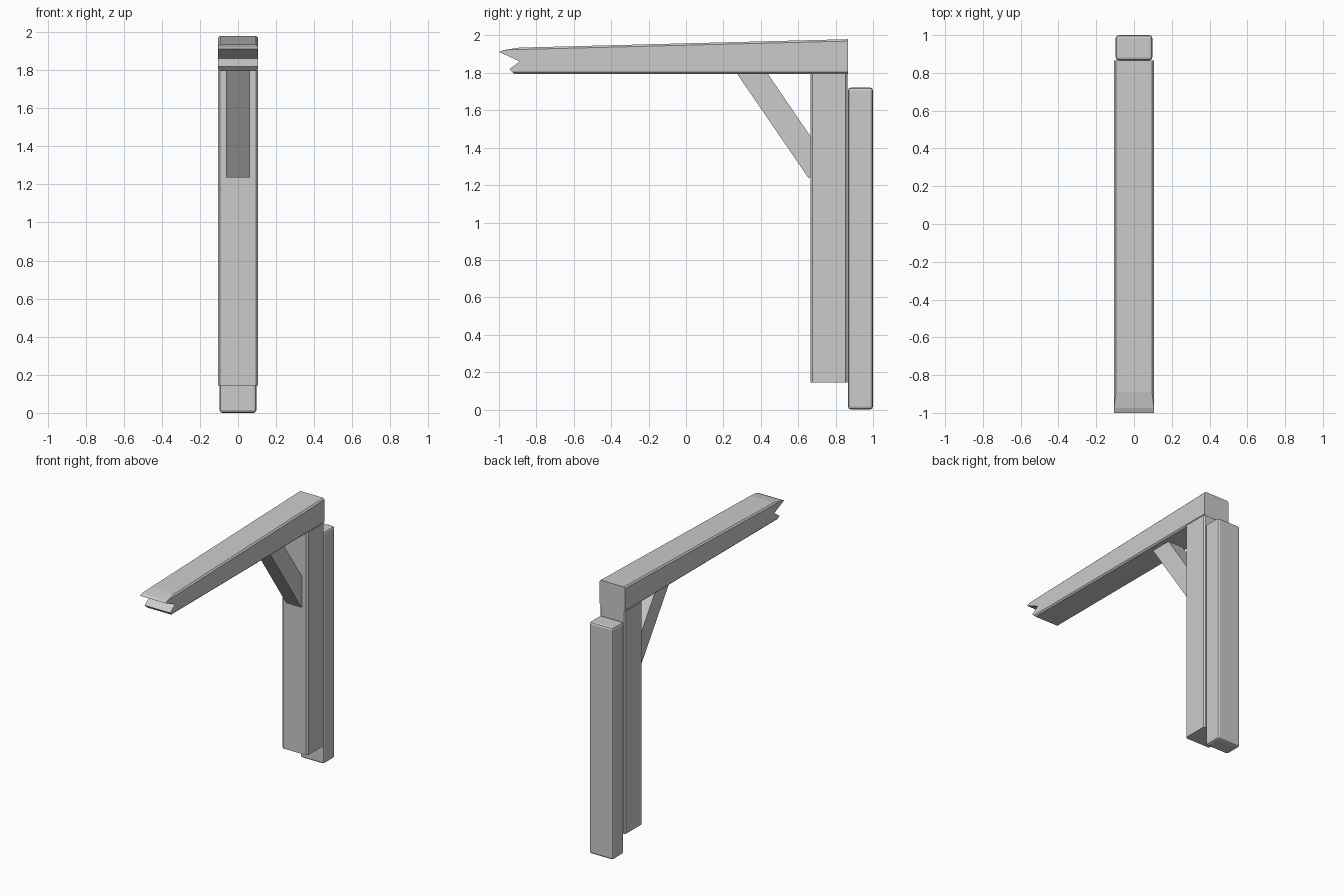
import bpy, bmesh

if "Cube" in bpy.data.objects:
    bpy.data.objects.remove(bpy.data.objects["Cube"])


def prism(name, profile, half, bevel=0.0, segments=1, picks=None):
    """Extrude a (y, z) profile across x; optionally bevel edges accepted by picks."""
    bm = bmesh.new()
    face = bm.faces.new([bm.verts.new((-half, y, z)) for y, z in profile])
    ext = bmesh.ops.extrude_face_region(bm, geom=[face])
    verts = [g for g in ext["geom"] if isinstance(g, bmesh.types.BMVert)]
    bmesh.ops.translate(bm, verts=verts, vec=(2 * half, 0, 0))
    bmesh.ops.recalc_face_normals(bm, faces=bm.faces[:])
    if bevel:
        edges = [e for e in bm.edges if picks is None or picks(e)]
        bmesh.ops.bevel(bm, geom=edges, offset=bevel, segments=segments,
                        profile=0.5, affect='EDGES')
    mesh = bpy.data.meshes.new(name)
    bm.to_mesh(mesh)
    bm.free()
    obj = bpy.data.objects.new(name, mesh)
    bpy.context.collection.objects.link(obj)
    return obj


def rect(y0, y1, z0, z1):
    return [(y0, z0), (y1, z0), (y1, z1), (y0, z1)]


def span(e, axis):
    return abs(e.verts[0].co[axis] - e.verts[1].co[axis])


# Tapered top beam with a splintered, notched front end
prism("top_beam",
      [(0.866, 1.795), (0.866, 1.98), (-0.89, 1.935), (-0.975, 1.922),
       (-1.0, 1.912), (-0.888, 1.861), (-0.945, 1.82), (-0.92, 1.795)],
      0.105, 0.01, 1, lambda e: span(e, 1) > 1.0)

# Main upright under the back of the beam
prism("main_post", rect(0.665, 0.864, 0.145, 1.797), 0.105, 0.01, 1,
      lambda e: span(e, 2) > 1.0)

# Rounded backing plank standing on the ground
prism("back_plank", rect(0.866, 1.0, 0.0, 1.722), 0.097, 0.016, 2)

# Diagonal brace between beam and post, ends tucked inside both
prism("diagonal_brace",
      [(0.263, 1.81), (0.427, 1.81), (0.69, 1.425), (0.69, 1.28), (0.657, 1.235)],
      0.062)
